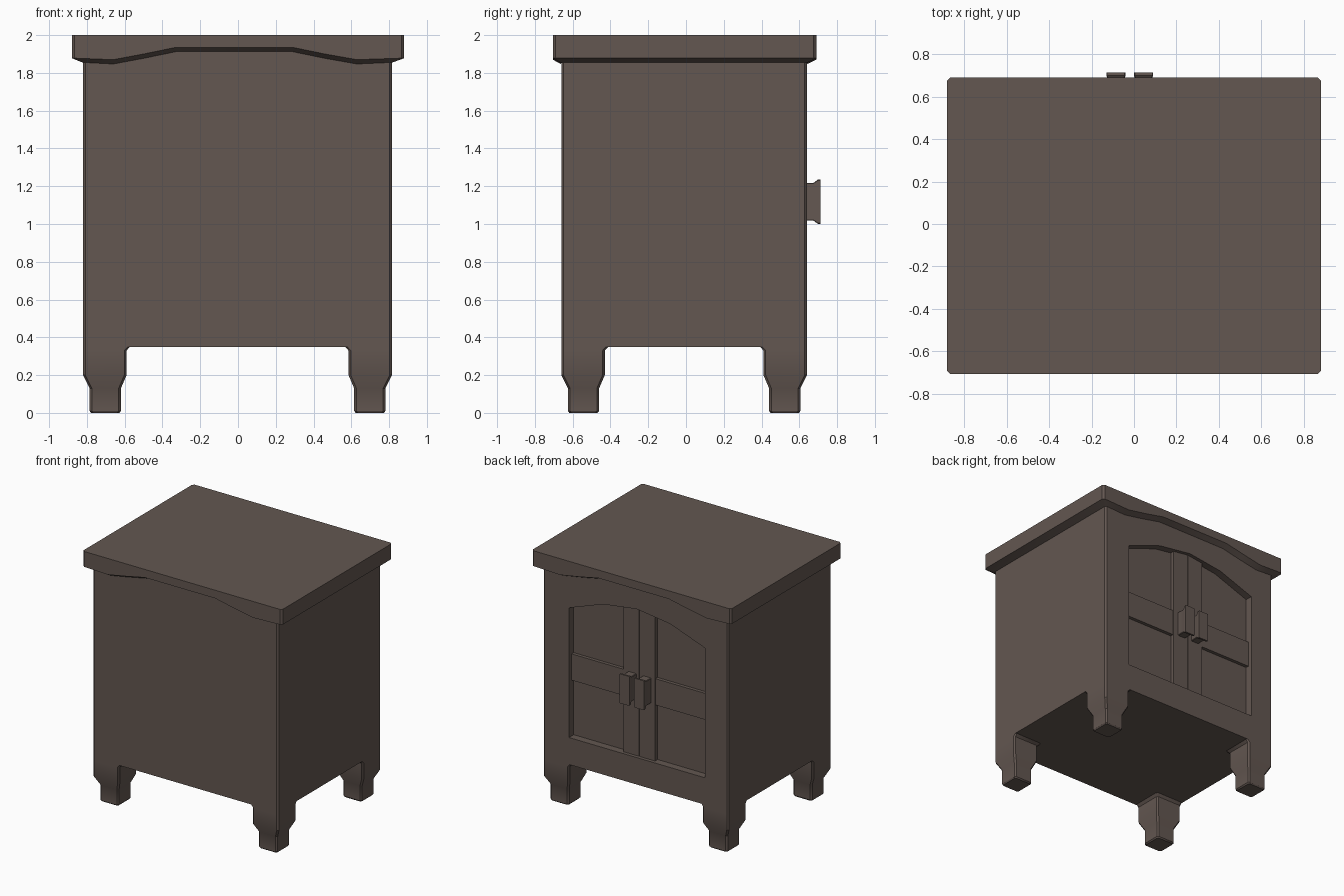
import bpy, bmesh

if "Cube" in bpy.data.objects:
    bpy.data.objects.remove(bpy.data.objects["Cube"])

wood = bpy.data.materials.new("dark_wood")
wood.diffuse_color = (0.125, 0.095, 0.082, 1)
wood.use_nodes = True
wood.node_tree.nodes["Principled BSDF"].inputs["Base Color"].default_value = wood.diffuse_color


def finish(name, bm):
    bmesh.ops.remove_doubles(bm, verts=bm.verts, dist=1e-5)
    bmesh.ops.recalc_face_normals(bm, faces=bm.faces)
    me = bpy.data.meshes.new(name)
    bm.to_mesh(me)
    bm.free()
    ob = bpy.data.objects.new(name, me)
    bpy.context.collection.objects.link(ob)
    me.materials.append(wood)
    return ob


def loft(name, rings):
    """Skin a stack of equal-length point rings and cap both ends."""
    bm = bmesh.new()
    vs = [[bm.verts.new(p) for p in r] for r in rings]
    for a, b in zip(vs, vs[1:]):
        n = len(a)
        for i in range(n):
            bm.faces.new((a[i], a[(i + 1) % n], b[(i + 1) % n], b[i]))
    bm.faces.new(vs[0])
    bm.faces.new(vs[-1])
    return finish(name, bm)


def rect(a0, a1, b0, b1, c):
    """Rectangle outline with chamfered corners."""
    a0, a1 = sorted((a0, a1))
    b0, b1 = sorted((b0, b1))
    return [(a0 + c, b0), (a1 - c, b0), (a1, b0 + c), (a1, b1 - c),
            (a1 - c, b1), (a0 + c, b1), (a0, b1 - c), (a0, b0 + c)]


def box(name, x0, x1, y0, y1, z0, z1):
    return loft(name, [[(x0, y0, z), (x1, y0, z), (x1, y1, z), (x0, y1, z)] for z in (z0, z1)])


X0, X1, Y0, Y1 = -0.82, 0.815, -0.66, 0.64

# Carcass with an arched recess cut into the door side
body = loft("cabinet_body", [[(x, y, z) for x, y in rect(X0, X1, Y0, Y1, 0.012)] for z in (0.35, 1.96)])
arch = [(-0.615, 0.565), (0.585, 0.565), (0.585, 1.6), (0.28, 1.71),
        (-0.015, 1.75), (-0.31, 1.71), (-0.615, 1.6)]
cutter = loft("recess_cutter", [[(x, y, z) for x, z in arch] for y in (0.58, 0.8)])
cutter.hide_render = True
mod = body.modifiers.new("recess", 'BOOLEAN')
mod.object = cutter
mod.operation = 'DIFFERENCE'
mod.solver = 'EXACT'
bpy.context.view_layer.objects.active = body
bpy.ops.object.modifier_apply(modifier=mod.name)
bpy.data.objects.remove(cutter)

# Legs: square, stepping in to a small foot
leg_steps = [(0.042, 0.192, 0), (0.035, 0.2, 0.01), (0.035, 0.2, 0.13), (0, 0.23, 0.2),
             (0, 0.23, 0.33), (0, 0.25, 0.352)]  # outer inset, inner inset, height
for sx, X, xn in ((-1, X0, "left"), (1, X1, "right")):
    for sy, Y, yn in ((-1, Y0, "front"), (1, Y1, "back")):
        loft(f"{yn}_{xn}_leg",
             [[(x, y, z) for x, y in rect(X - sx * o, X - sx * i, Y - sy * o, Y - sy * i, 0.012)]
              for o, i, z in leg_steps])

# Top slab: lower edge rises in an arch on the front and back
arch_x = [(-0.66, 1.87), (-0.5, 1.9), (-0.33, 1.935), (0.29, 1.935), (0.46, 1.9), (0.63, 1.87)]


def slab_ring(x0, x1, y0, y1, c, drop=None):
    def p(x, y, z):
        return (x, y, 2.0 if drop is None else z - drop)
    e = 1.878
    mid = arch_x
    return ([p(x0 + c, y0, e)] + [p(x, y0, z) for x, z in mid] + [p(x1 - c, y0, e), p(x1, y0 + c, e),
            p(x1, y1 - c, e), p(x1 - c, y1, e)] + [p(x, y1, z) for x, z in reversed(mid)]
            + [p(x0 + c, y1, e), p(x0, y1 - c, e), p(x0, y0 + c, e)])


outer = (-0.88, 0.88, -0.705, 0.69, 0.015)
inner = (X0 - 0.003, X1 + 0.003, Y0 - 0.003, Y1 + 0.003, 0.012)
core = (X0 + 0.05, X1 - 0.05, Y0 + 0.05, Y1 - 0.05, 0.012)
loft("top_slab", [slab_ring(*outer), slab_ring(*outer, 0), slab_ring(*inner, 0.023),
                  [(x, y, 1.95) for x, y, z in slab_ring(*core, 0)]])

# Double doors: meeting stiles, middle rails and flared pulls
for n, x0, x1, r0, r1, h in (("left", -0.155, -0.018, -0.63, -0.15, -0.085),
                             ("right", -0.012, 0.125, 0.12, 0.6, 0.045)):
    box(f"{n}_door_stile", x0, x1, 0.57, 0.612, 0.55, 1.78)
    box(f"{n}_door_rail", r0, r1, 0.57, 0.607, 1.01, 1.22)
    loft(f"{n}_door_pull", [[(h + x, y, 1.118 + z) for x, z in rect(-w, w, -t, t, 0.004)]
                            for y, w, t in ((0.6, 0.036, 0.1), (0.675, 0.036, 0.1),
                                            (0.698, 0.045, 0.117), (0.713, 0.045, 0.117))])

# Soft shading on shallow angles only
for ob in bpy.context.scene.objects:
    ob.select_set(True)
bpy.context.view_layer.objects.active = body
bpy.ops.object.shade_smooth_by_angle(angle=0.6)
